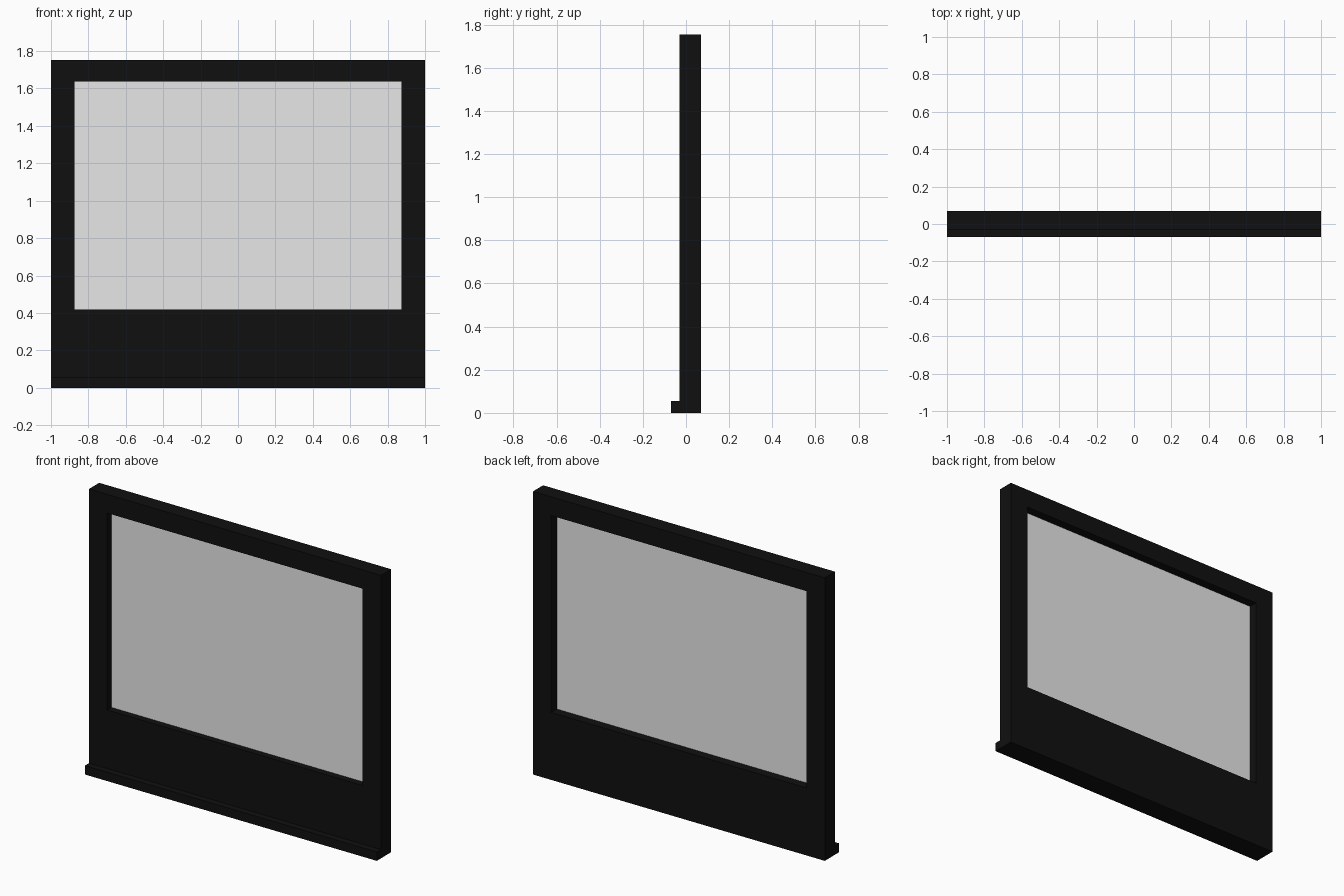
import bpy
import bmesh

cube = bpy.data.objects.get("Cube")
if cube:
    bpy.data.objects.remove(cube)


def make_material(name, value):
    mat = bpy.data.materials.new(name)
    mat.use_nodes = True
    color = (value, value, value, 1)
    mat.diffuse_color = color
    mat.node_tree.nodes["Principled BSDF"].inputs["Base Color"].default_value = color
    return mat


def finish(name, bm, mat):
    bmesh.ops.recalc_face_normals(bm, faces=bm.faces)
    mesh = bpy.data.meshes.new(name)
    bm.to_mesh(mesh)
    bm.free()
    mesh.materials.append(mat)
    obj = bpy.data.objects.new(name, mesh)
    bpy.context.collection.objects.link(obj)


def box(name, x, y, z, mat):
    bm = bmesh.new()
    bmesh.ops.create_cube(bm, size=1)
    for v in bm.verts:
        v.co = [r[0] if c < 0 else r[1] for c, r in zip(v.co, (x, y, z))]
    finish(name, bm, mat)


def rectangle(x, bottom, top):
    return [(-x, bottom), (x, bottom), (x, top), (-x, top)]


black = make_material("black frame", 0.005)
grey = make_material("light grey glass", 0.8)

# Frame: a ring between the outer edge and the window opening, given depth
FRONT, BACK = -0.03, 0.07
half, bottom, top = 0.875, 0.418, 1.637
bm = bmesh.new()
outer, inner = [[bm.verts.new((x, FRONT, z)) for x, z in loop]
                for loop in (rectangle(1, 0, 1.753), rectangle(half, bottom, top))]
ring = []
for i in range(4):
    j = (i + 1) % 4
    ring.append(bm.faces.new((outer[i], outer[j], inner[j], inner[i])))
extruded = bmesh.ops.extrude_face_region(bm, geom=ring, use_keep_orig=True)
for v in extruded["geom"]:
    if isinstance(v, bmesh.types.BMVert):
        v.co.y = BACK
finish("window_frame", bm, black)

# Thin pane set midway in the opening
box("glass_pane", (-half, half), (0.011, 0.015), (bottom, top), grey)

# Ledge along the bottom of the front
box("front_sill", (-1, 1), (-0.07, FRONT), (0, 0.055), black)
